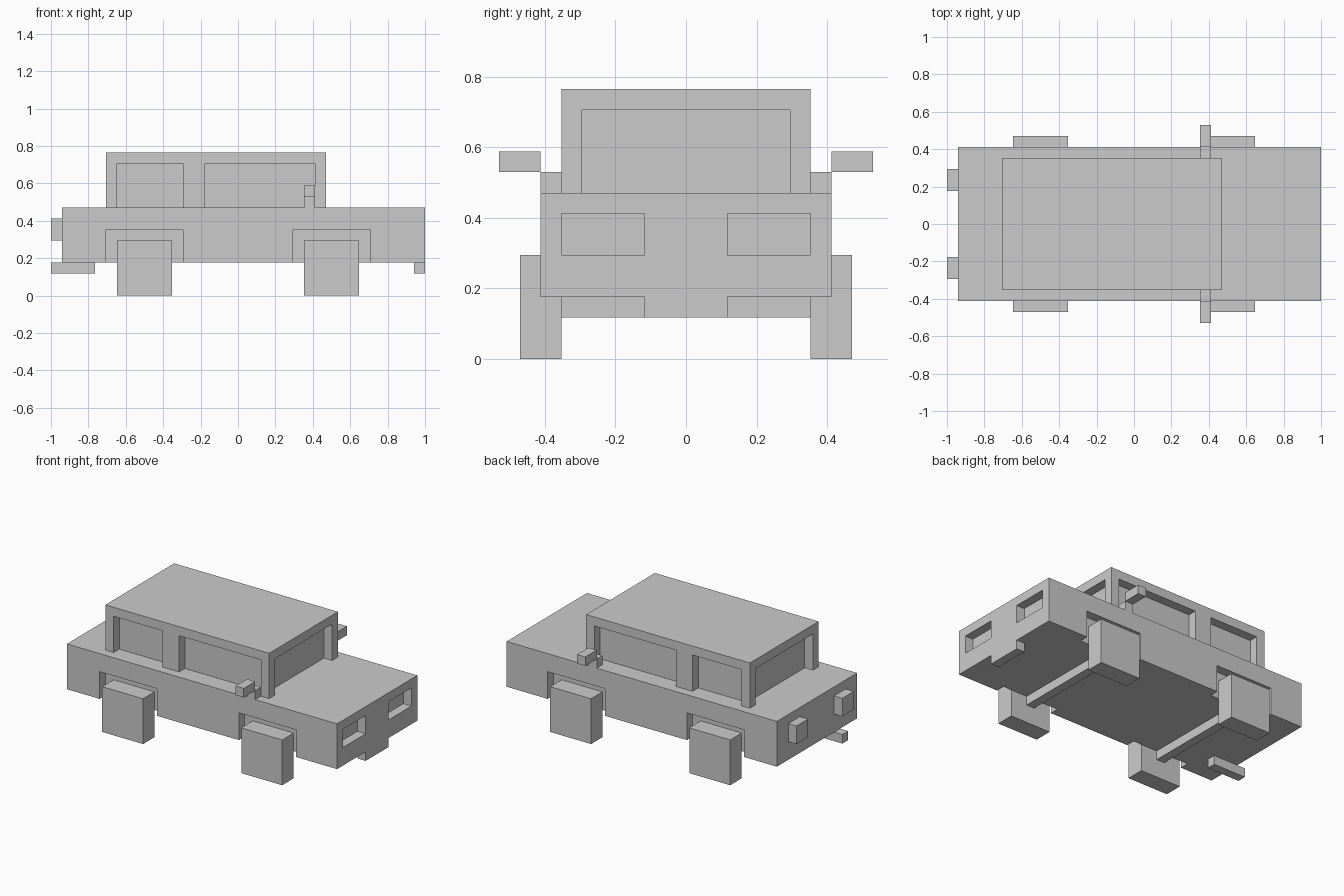
import bpy, bmesh
from mathutils import Vector

if "Cube" in bpy.data.objects:
    bpy.data.objects.remove(bpy.data.objects["Cube"])

U = 2 / 34  # the model sits on a grid of 34 cells along its length


def box(name, x, y, z):
    """Box from (min, max) grid ranges."""
    lo, hi = Vector((x[0], y[0], z[0])) * U, Vector((x[1], y[1], z[1])) * U
    bm = bmesh.new()
    bmesh.ops.create_cube(bm, size=1)
    for v in bm.verts:
        v.co = (lo + hi) / 2 + v.co * (hi - lo)
    me = bpy.data.meshes.new(name)
    bm.to_mesh(me)
    bm.free()
    ob = bpy.data.objects.new(name, me)
    bpy.context.collection.objects.link(ob)
    return ob


def side(r, s):
    """Range on the +y side, or mirrored to the -y side."""
    return r if s > 0 else (-r[1], -r[0])


def carve(ob, x, y, z):
    """Cut a box out of an object and bake the result."""
    cutter = box("cutter", x, y, z)
    mod = ob.modifiers.new("cut", 'BOOLEAN')
    mod.operation, mod.solver, mod.object = 'DIFFERENCE', 'EXACT', cutter
    bpy.context.view_layer.update()
    baked = bpy.data.meshes.new_from_object(
        ob.evaluated_get(bpy.context.evaluated_depsgraph_get()))
    ob.modifiers.clear()
    ob.data = baked
    bpy.data.objects.remove(cutter)


# Main masses
body = box("car_body", (-16, 17), (-7, 7), (3, 8))
cabin = box("cabin", (-12, 8), (-6, 6), (8, 13))

# Windscreen and rear window recesses
carve(cabin, (7, 9), (-5, 5), (7, 12))
carve(cabin, (-13, -11), (-5, 5), (7, 12))

for s, label in ((-1, "right"), (1, "left")):
    # Side window recesses
    for wx in ((-11, -5), (-3, 7)):
        carve(cabin, wx, side((5, 7), s), (7, 12))
    # Wheel arches and wheels
    for end, cx in (("front", 8.5), ("rear", -8.5)):
        carve(body, (cx - 3.5, cx + 3.5), side((6, 8), s), (2, 6))
        box(f"{end}_{label}_wheel", (cx - 2.5, cx + 2.5), side((6, 8), s), (0, 5))
    # Sunken headlights, raised tail lights
    carve(body, (16, 18), side((2, 6), s), (5, 7))
    box(f"{label}_tail_light", (-17, -16), side((3, 5), s), (5, 7))
    # Wing mirrors
    box(f"{label}_mirror_post", (6, 7), side((6, 7), s), (8, 9))
    box(f"{label}_mirror", (6, 7), side((7, 9), s), (9, 10))

# Underside parts
for end, cx in (("front", 8.5), ("rear", -8.5)):
    box(f"{end}_axle", (cx - .5, cx + .5), (-6, 6), (2, 3))
box("number_plate", (16, 17), (-2, 2), (2, 3))
box("exhaust_pipe", (-17, -13), (-4, -3), (2, 3))
